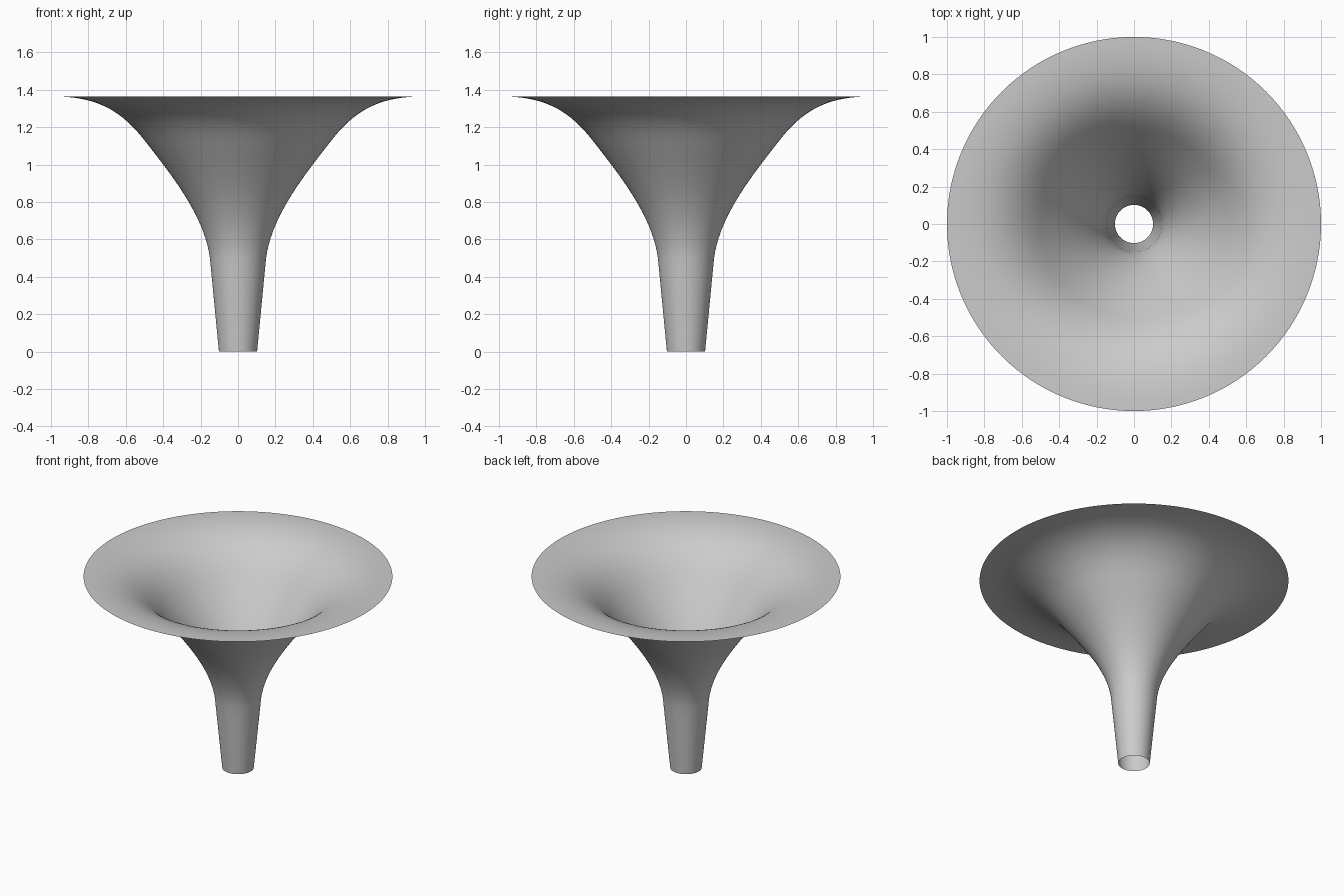
import bpy, bmesh
from math import tau
from mathutils import Vector
from mathutils.geometry import interpolate_bezier

if "Cube" in bpy.data.objects:
    bpy.data.objects.remove(bpy.data.objects["Cube"])

grey = bpy.data.materials.new("light grey")
grey.use_nodes = True
colour = (0.6, 0.6, 0.6, 1)
grey.diffuse_color = colour
grey.node_tree.nodes["Principled BSDF"].inputs["Base Color"].default_value = colour


def bezier(points, steps):
    """Sample a cubic from start, handle, handle, end given as (radius, height)."""
    return interpolate_bezier(*[Vector((r, 0, z)) for r, z in points], steps)


# Profile: straight tapered spout, flaring throat, flattening rim
spout = [Vector((0.102, 0, 0)).lerp(Vector((0.15, 0, 0.5)), i / 6) for i in range(7)]
throat = bezier([(0.15, 0.5), (0.18, 0.73), (0.36, 0.95), (0.5, 1.13)], 20)
rim = bezier([(0.5, 1.13), (0.64, 1.31), (0.78, 1.365), (1, 1.365)], 20)
profile = spout + throat[1:] + rim[1:]

# Spin the profile into one thin open shell
bm = bmesh.new()
verts = [bm.verts.new(p) for p in profile]
edges = [bm.edges.new(pair) for pair in zip(verts, verts[1:])]
bmesh.ops.spin(bm, geom=verts + edges, axis=(0, 0, 1), cent=(0, 0, 0),
               angle=tau, steps=128, use_merge=True)
bmesh.ops.remove_doubles(bm, verts=bm.verts, dist=0.0001)
bmesh.ops.recalc_face_normals(bm, faces=bm.faces)
for face in bm.faces:
    face.smooth = True
mesh = bpy.data.meshes.new("flared_funnel")
bm.to_mesh(mesh)
bm.free()
mesh.materials.append(grey)
funnel = bpy.data.objects.new("flared_funnel", mesh)
bpy.context.collection.objects.link(funnel)
